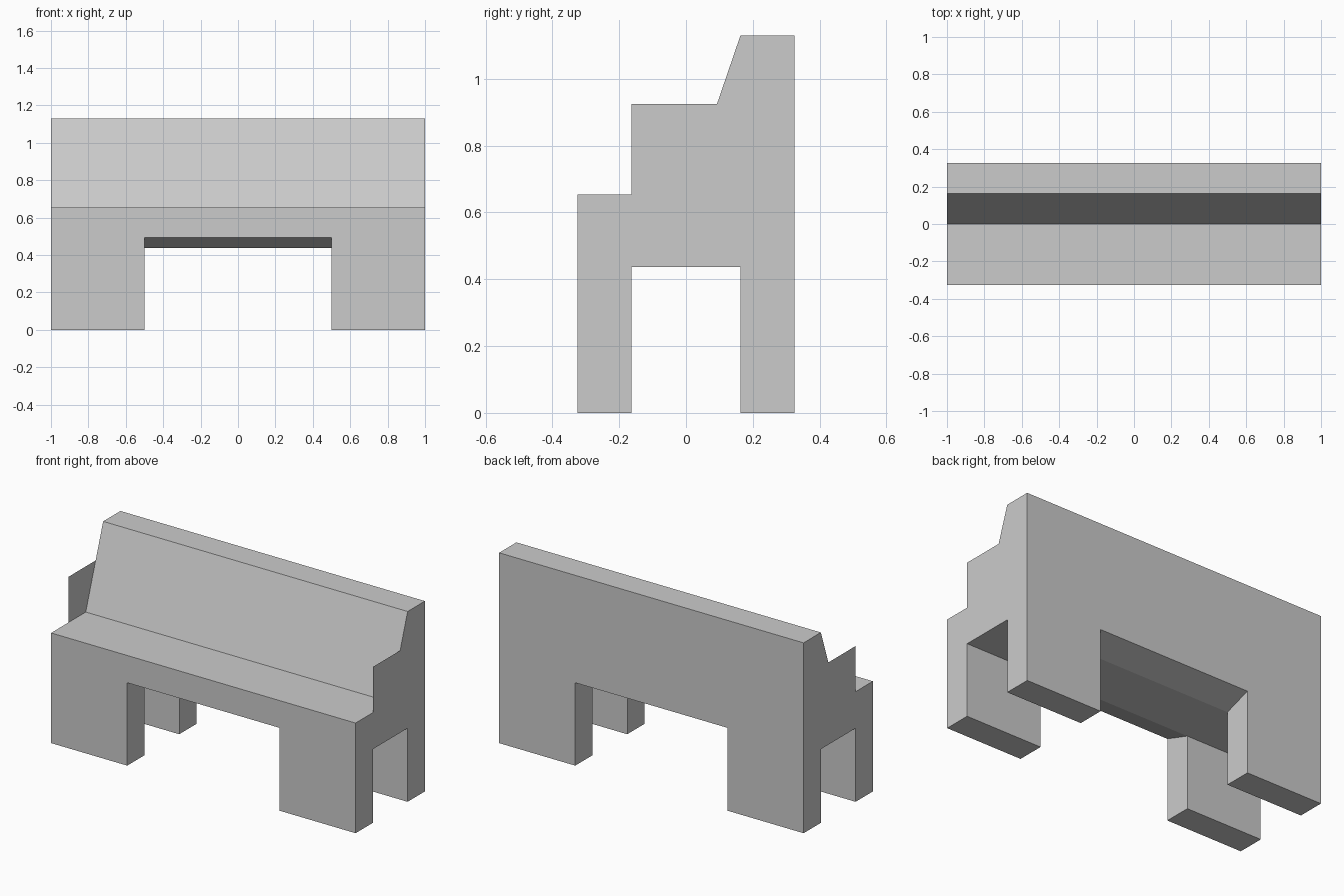
import bpy, bmesh

if "Cube" in bpy.data.objects:
    bpy.data.objects.remove(bpy.data.objects["Cube"])

# Cross-section outlines as (y, z)
D, LEG, ARCH, TUNNEL, SEAT, TOP = 0.325, 0.163, 0.492, 0.437, 0.654, 1.13
upper = [(-D, ARCH), (-D, SEAT), (-LEG, SEAT), (0, SEAT), (LEG, TOP), (D, TOP), (D, ARCH)]
legs = [(D, ARCH), (D, 0), (LEG, 0), (LEG, TUNNEL), (-LEG, TUNNEL), (-LEG, 0), (-D, 0), (-D, ARCH)]
underside = [(D, ARCH), (LEG, TUNNEL), (-LEG, TUNNEL), (-D, ARCH)]


def face(bm, points):
    return bm.faces.new([bm.verts.new(p) for p in points])


def strip(bm, outline, x0, x1):
    for (ya, za), (yb, zb) in zip(outline, outline[1:]):
        face(bm, [(x0, ya, za), (x1, ya, za), (x1, yb, zb), (x0, yb, zb)])


def cap(bm, outline, x):
    face(bm, [(x, y, z) for y, z in outline])


def finish(bm, name):
    bmesh.ops.remove_doubles(bm, verts=bm.verts[:], dist=1e-4)
    bmesh.ops.recalc_face_normals(bm, faces=bm.faces[:])
    mesh = bpy.data.meshes.new(name)
    bm.to_mesh(mesh)
    bm.free()
    obj = bpy.data.objects.new(name, mesh)
    bpy.context.collection.objects.link(obj)
    return obj


# Bench body: seat, sloping backrest and four legs in one solid
bm = bmesh.new()
for x0, x1 in ((-1, -0.5), (-0.5, 0.5), (0.5, 1)):
    strip(bm, upper, x0, x1)
    strip(bm, underside if x1 == 0.5 else legs, x0, x1)
for x in (-1, 1):
    cap(bm, upper + legs[1:-1], x)          # outer ends
    for s in (-1, 1):                       # inner leg sides
        cap(bm, [(s * D, 0), (s * D, ARCH), (s * LEG, TUNNEL), (s * LEG, 0)], x * 0.5)
finish(bm, "bench_body")

# Armrests: paper-thin panels flush with the bench ends
for side, x in (("left", -1), ("right", 1)):
    bm = bmesh.new()
    cap(bm, [(-LEG, SEAT), (0, SEAT), (0.093, 0.925), (-LEG, 0.925)][::x], x)
    arm = finish(bm, side + "_armrest")
    if arm.data.polygons[0].normal.x * x < 0:
        arm.data.flip_normals()
